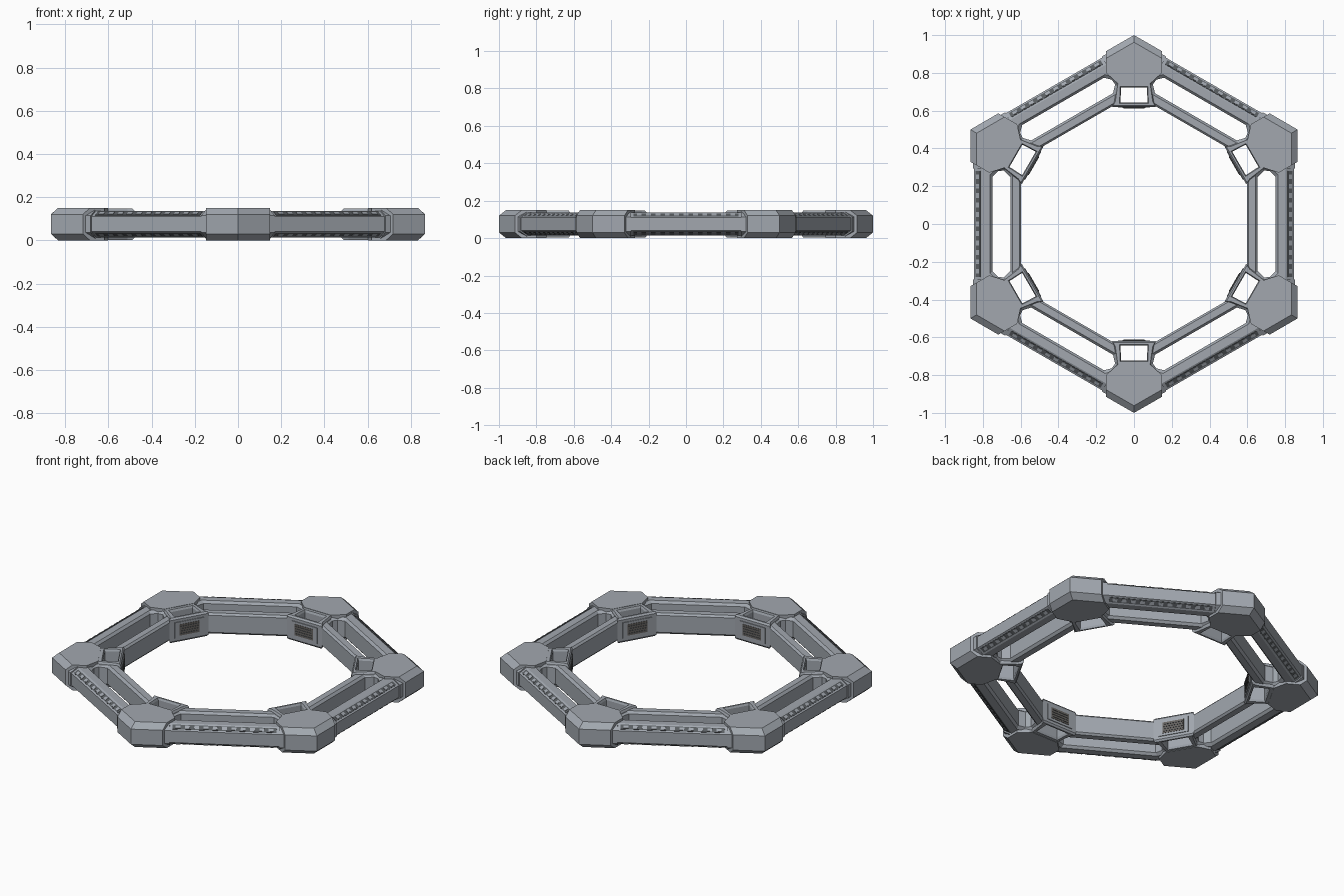
import bpy, bmesh
from math import radians, sqrt
from mathutils import Matrix, Vector

cube = bpy.data.objects.get("Cube")
if cube:
    bpy.data.objects.remove(cube, do_unlink=True)


def material(name, rgb):
    m = bpy.data.materials.new(name)
    m.use_nodes = True
    m.diffuse_color = (*rgb, 1)
    m.node_tree.nodes["Principled BSDF"].inputs["Base Color"].default_value = (*rgb, 1)
    return m


STEEL = material("blue grey steel", (0.36, 0.39, 0.43))
VENT = material("brown grey vent", (0.14, 0.13, 0.12))
SEAM = material("dark grey seam", (0.10, 0.11, 0.12))

SIDES = [60 * k for k in range(6)]          # directions of the straight sides
CORNERS = [60 * k + 30 for k in range(6)]   # directions of the corners
HEIGHT = 0.15


def loft(bm, rings, angle=0, closed=False):
    """Skin a row of matching rings; local x points outwards from the centre."""
    rot = Matrix.Rotation(radians(angle), 3, 'Z')
    rows = [[bm.verts.new(rot @ Vector(p)) for p in ring] for ring in rings]
    count = len(rows[0])
    pairs = list(zip(rows, rows[1:])) + ([(rows[-1], rows[0])] if closed else [])
    for a, b in pairs:
        for i in range(count):
            j = (i + 1) % count
            bm.faces.new((a[i], a[j], b[j], b[i]))
    if not closed:
        bm.faces.new(rows[0])
        bm.faces.new(rows[-1])


def finish(name, bm, mat):
    bmesh.ops.recalc_face_normals(bm, faces=bm.faces[:])
    mesh = bpy.data.meshes.new(name)
    bm.to_mesh(mesh)
    bm.free()
    mesh.materials.append(mat)
    obj = bpy.data.objects.new(name, mesh)
    bpy.context.collection.objects.link(obj)
    return obj


def six(name, pieces, angles, mat):
    """Repeat lofted pieces around the ring as one object."""
    bm = bmesh.new()
    for angle in angles:
        for rings in pieces:
            loft(bm, rings, angle)
    return finish(name, bm, mat)


def mirrored(half):
    """Complete an outline given for y >= 0."""
    return half + [(x, -y) for x, y in reversed(half) if y > 0]


def layers(stack):
    return [[(x, y, z) for x, y in outline] for z, outline in stack]


def grown(outline, amount):
    """Push an outline away from its middle by a roughly even amount."""
    cx = (min(p[0] for p in outline) + max(p[0] for p in outline)) / 2
    sign = lambda v: (v > 0) - (v < 0)
    return [(x + amount * sign(x - cx), y + amount * sign(y)) for x, y in outline]


def flared(outline, low, high, flare, depth):
    """Through-hole cutter with a bevelled rim above and below."""
    wide = grown(outline, flare * 2)
    return layers([(low - depth, wide), (low + depth, outline),
                   (high - depth, outline), (high + depth, wide)])


def cut(obj, cutter):
    mod = obj.modifiers.new("opening", 'BOOLEAN')
    mod.operation = 'DIFFERENCE'
    mod.solver = 'EXACT'
    mod.object = cutter


def box(x0, x1, y0, y1, z0, z1):
    outline = [(x0, y0), (x1, y0), (x1, y1), (x0, y1)]
    return layers([(z0, outline), (z1, outline)])


# Hexagonal ring body: one section swept round with mitred corners
section = [(0.597, 0.025), (0.597, 0.125), (0.607, 0.136), (0.805, 0.136),
           (0.847, 0.11), (0.847, 0.04), (0.805, 0.014), (0.607, 0.014)]
bm = bmesh.new()
turns = [Matrix.Rotation(radians(a), 3, 'Z') for a in CORNERS]
loft(bm, [[t @ Vector((n * 2 / sqrt(3), 0, z)) for n, z in section] for t in turns],
     closed=True)
body = finish("ring_body", bm, STEEL)

# Raised frames filling the inner corners
frame_half = [(0.62, 0.115), (0.65, 0.104), (0.77, 0.086)]
frame = frame_half + [(x, -y) for x, y in reversed(frame_half)]
slim = [(x + (0.008 if x < 0.63 else 0), y * 0.95) for x, y in frame]
frames = six("corner_frames", [layers([(0.002, slim), (0.012, frame),
             (HEIGHT - 0.012, frame), (HEIGHT - 0.002, slim)])], CORNERS, STEEL)

# Openings: long slots in the sides, small windows in the corners
slot_half = [(0.655, 0.25), (0.69, 0.283), (0.72, 0.28), (0.75, 0.25)]
slot = slot_half + [(x, -y) for x, y in reversed(slot_half)]
slot_cutter = six("slot_cutter", [flared(slot, 0.014, 0.136, 0.012, 0.014)], SIDES, STEEL)
window = [(0.642, 0.072), (0.722, 0.068), (0.722, -0.068), (0.642, -0.072)]
window_cutter = six("window_cutter", [flared(window, 0.002, 0.148, 0.005, 0.012)],
                    CORNERS, STEEL)
cut(body, slot_cutter)
cut(body, window_cutter)
cut(frames, window_cutter)
for cutter in (slot_cutter, window_cutter):
    cutter.hide_render = True
    cutter.hide_viewport = True
    cutter.display_type = 'WIRE'

# Heavy corner blocks with chamfered outer edges
full = mirrored([(1.0, 0), (0.915, 0.148), (0.80, 0.148), (0.745, 0.088)])
inset = mirrored([(0.962, 0), (0.877, 0.148), (0.80, 0.148), (0.745, 0.088)])
six("corner_blocks", [layers([(0, inset), (0.03, full),
    (HEIGHT - 0.03, full), (HEIGHT, inset)])], CORNERS, STEEL)

# Collars where the sides enter the corner blocks
collar = [(0.75, 0.024), (0.75, 0.126), (0.765, 0.141), (0.81, 0.141),
          (0.853, 0.114), (0.853, 0.036), (0.81, 0.009), (0.765, 0.009)]
six("side_collars", [[[(n, s * y, z) for n, z in collar] for y in (0.295, 0.34)]
                     for s in (-1, 1)], SIDES, STEEL)


def chamfer_strip(y0, y1, lift, margin, top):
    """Thin strip lying on the sloped outer edge of a side."""
    rings = []
    for y in (y0, y1):
        ring = []
        for f, up in ((margin, 0), (1 - margin, 0), (1 - margin, lift), (margin, lift)):
            z = 0.11 + 0.026 * f + up * 0.85
            ring.append((0.847 - 0.042 * f + up * 0.53, y, z if top else HEIGHT - z))
        rings.append(ring)
    return rings


# Dark seams along the chamfers, broken up by short ribs
six("edge_seams", [chamfer_strip(-0.28, 0.28, 0.002, 0.2, top) for top in (True, False)],
    SIDES, SEAM)
ribs = [chamfer_strip(0.05 * i - 0.013, 0.05 * i + 0.013, 0.004, 0.32, top)
        for i in range(-5, 6) for top in (True, False)]
six("seam_ribs", ribs, SIDES, STEEL)

# Vent panels on the inner corner faces
six("vent_surrounds", [box(0.616, 0.622, -0.085, 0.085, 0.028, 0.122)], CORNERS, STEEL)
six("vent_panels", [box(0.614, 0.618, -0.06, 0.06, 0.042, 0.108)], CORNERS, VENT)
six("vent_slats", [box(0.612, 0.616, -0.055, 0.055, z, z + 0.003)
    for z in (0.052, 0.066, 0.080, 0.094)], CORNERS, SEAM)
